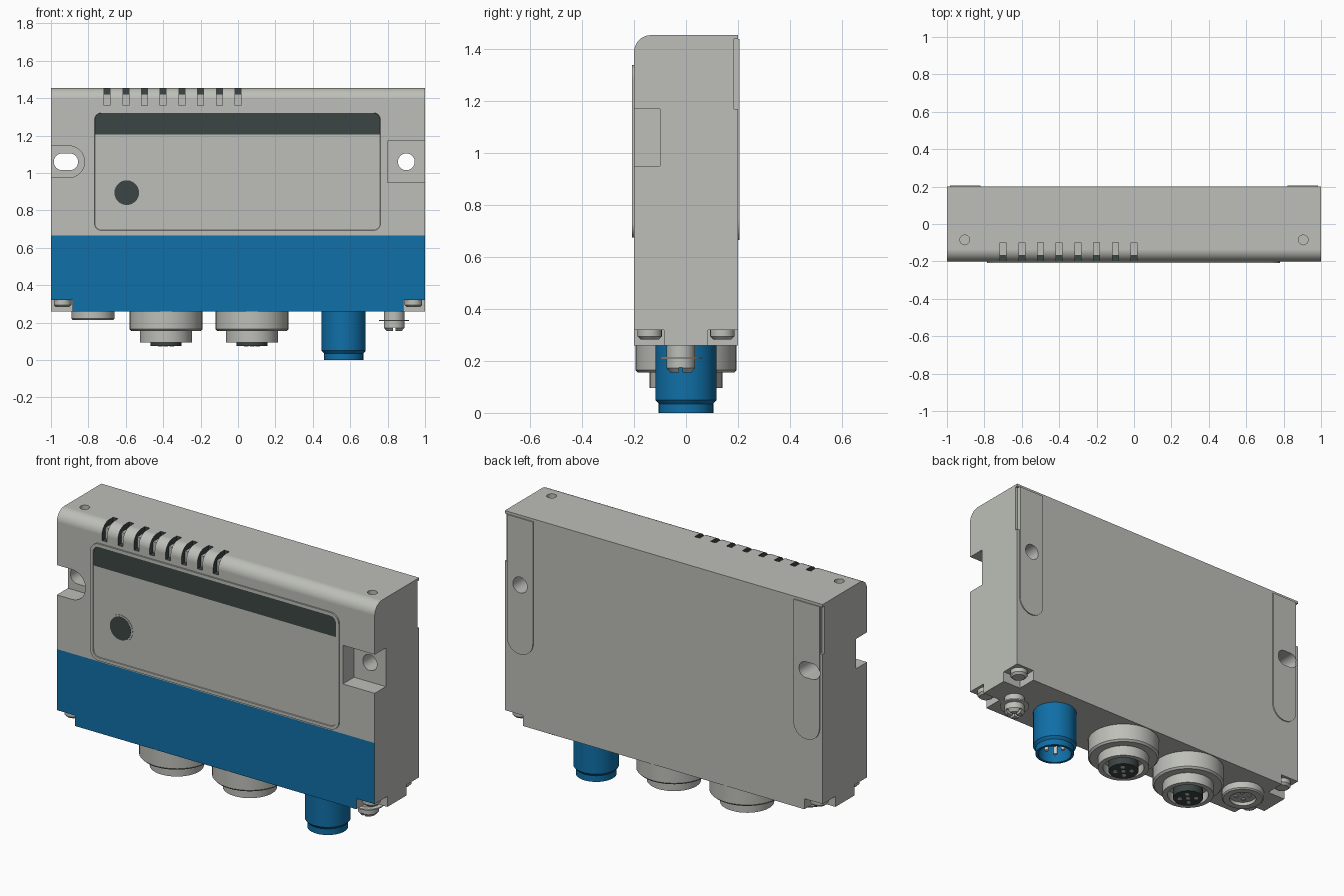
import bpy, bmesh, math
from mathutils import Vector

cube = bpy.data.objects.get("Cube")
if cube:
    bpy.data.objects.remove(cube, do_unlink=True)


def material(name, rgb):
    m = bpy.data.materials.new(name)
    m.use_nodes = True
    m.diffuse_color = (*rgb, 1)
    bsdf = next(n for n in m.node_tree.nodes if n.type == 'BSDF_PRINCIPLED')
    bsdf.inputs["Base Color"].default_value = (*rgb, 1)
    return m


GREY = material("warm grey", (0.51, 0.52, 0.48))
BLUE = material("blue", (0.005, 0.16, 0.39))
DARK = material("dark slate", (0.045, 0.062, 0.058))
METAL = material("pale metal", (0.62, 0.62, 0.58))


def make(name, bm, mats):
    bmesh.ops.recalc_face_normals(bm, faces=bm.faces[:])
    me = bpy.data.meshes.new(name)
    bm.to_mesh(me)
    bm.free()
    for m in mats:
        me.materials.append(m)
    ob = bpy.data.objects.new(name, me)
    bpy.context.collection.objects.link(ob)
    return ob


def activate(ob):
    bpy.ops.object.select_all(action='DESELECT')
    ob.select_set(True)
    bpy.context.view_layer.objects.active = ob


def smooth(ob):
    activate(ob)
    bpy.ops.object.shade_smooth_by_angle(angle=math.radians(32))
    mod = ob.modifiers.new("weighted normals", 'WEIGHTED_NORMAL')
    mod.keep_sharp = True
    return ob


def cut(ob, cutter):
    mod = ob.modifiers.new("cut", 'BOOLEAN')
    mod.operation = 'DIFFERENCE'
    mod.solver = 'EXACT'
    mod.object = cutter
    activate(ob)
    bpy.ops.object.modifier_apply(modifier=mod.name)
    bpy.data.objects.remove(cutter, do_unlink=True)


def prism(name, pts, axis, a, b, mats=(GREY,)):
    """Extrude a 2D outline along an axis from a to b."""
    place = {'x': lambda u, v: (a, u, v), 'y': lambda u, v: (u, a, v), 'z': lambda u, v: (u, v, a)}[axis]
    bm = bmesh.new()
    face = bm.faces.new([bm.verts.new(place(u, v)) for u, v in pts])
    ext = bmesh.ops.extrude_face_region(bm, geom=[face])
    step = Vector([b - a if axis == k else 0 for k in 'xyz'])
    bmesh.ops.translate(bm, vec=step, verts=[g for g in ext['geom'] if isinstance(g, bmesh.types.BMVert)])
    return make(name, bm, mats)


def rounded(u0, u1, v0, v1, radii=(0, 0, 0, 0), steps=8):
    """Rectangle outline; radii run lower-left, lower-right, upper-right, upper-left."""
    pts = []
    corners = ((u0, v0, 1, 1), (u1, v0, -1, 1), (u1, v1, -1, -1), (u0, v1, 1, -1))
    for i, ((u, v, su, sv), r) in enumerate(zip(corners, radii)):
        if r == 0:
            pts.append((u, v))
            continue
        for k in range(steps + 1):
            t = math.pi + i * math.pi / 2 + k * math.pi / 2 / steps
            p = (u + su * r + r * math.cos(t), v + sv * r + r * math.sin(t))
            if not pts or math.dist(p, pts[-1]) > 1e-4:
                pts.append(p)
    if math.dist(pts[0], pts[-1]) < 1e-4:
        pts.pop()
    return pts


def disc(u, v, r):
    return rounded(u - r, u + r, v - r, v + r, (r,) * 4, 7)


def lathe(name, profile, x, y, mat, n=40):
    """Turn a (radius, z) profile around a vertical axis at x, y."""
    bm = bmesh.new()
    rings = [[bm.verts.new((x + r * math.cos(2 * math.pi * i / n), y + r * math.sin(2 * math.pi * i / n), z))
              for i in range(n)] for r, z in profile]
    for lo, hi in zip(rings, rings[1:]):
        for i in range(n):
            j = (i + 1) % n
            bm.faces.new((lo[i], lo[j], hi[j], hi[i]))
    bmesh.ops.remove_doubles(bm, verts=bm.verts[:], dist=1e-5)
    return smooth(make(name, bm, [mat]))


def pins(name, x, z0, z1, ring, r, count, mat):
    for i in range(count):
        t = 2 * math.pi * (i + 0.5) / count
        smooth(prism(f"{name}_{i + 1}", disc(x + ring * math.cos(t), ring * math.sin(t), r), 'z', z0, z1, (mat,)))


# Housing with rounded upper front edge
body = prism("housing", rounded(-0.2, 0.2, 0.26, 1.455, (0, 0, 0, 0.065)), 'x', -1, 1, (GREY, BLUE, DARK))

# Mounting notches and through holes
cut(body, prism("c", rounded(0.8, 1.1, 0.95, 1.17), 'y', -0.3, -0.1))
cut(body, prism("c", rounded(-1.1, -0.82, 0.975, 1.145, (0, 0.085, 0.085, 0)), 'y', -0.3, -0.1))
cut(body, prism("c", disc(0.9, 1.06, 0.045), 'y', -0.3, 0.3))
cut(body, prism("c", rounded(-0.985, -0.855, 1.015, 1.105, (0.045,) * 4), 'y', -0.3, 0.3))

# Top holes, lower corner recesses and rear side steps
for s in (-1, 1):
    cut(body, prism("c", disc(s * 0.905, -0.085, 0.026), 'z', 1.38, 1.5))
    cut(body, prism("c", rounded(0.185, 0.25, 1.17, 1.44), 'x', s * 0.985, s * 1.1))
    for t in (-1, 1):
        u, v = sorted((s * 0.885, s * 1.1)), sorted((t * 0.085, t * 0.3))
        cut(body, prism("c", rounded(*u, *v), 'z', 0.2, 0.32))
        lathe("corner_screw", [(0, 0.283), (0.035, 0.283), (0.047, 0.295), (0.047, 0.322), (0, 0.322)],
              s * 0.938, t * 0.14, GREY, 24)

# Cooling slots wrapping over the upper edge
slot = [(-0.25, 1.36), (-0.168, 1.36), (-0.168, 1.422), (-0.1, 1.422), (-0.1, 1.5), (-0.25, 1.5)]
for i in range(8):
    x = -0.7 + 0.1 * i
    cut(body, prism("c", slot, 'x', x - 0.016, x + 0.016))

# Blue lower front and dark slot walls
bm = bmesh.new()
bm.from_mesh(body.data)
bmesh.ops.bisect_plane(bm, geom=bm.verts[:] + bm.edges[:] + bm.faces[:], plane_co=(0, 0, 0.667), plane_no=(0, 0, 1))
bm.normal_update()
for f in bm.faces:
    c, n = f.calc_center_median(), f.normal
    f.material_index = 0
    if n.y < -0.9 and c.y < -0.199 and c.z < 0.667:
        f.material_index = 1
    elif abs(c.x) < 0.78 and c.z > 1.35:
        end_wall = (n.z > 0.9 and c.z < 1.37) or (n.y < -0.9 and -0.11 < c.y < -0.09)
        if abs(n.x) > 0.9 or end_wall:
            f.material_index = 2
bm.to_mesh(body.data)
bm.free()
smooth(body)

# Front label panel with raised rim and dark band
panel = prism("front_panel", rounded(-0.785, 0.78, 0.675, 1.34, (0.055,) * 4), 'y', -0.199, -0.208, (GREY, DARK))
bm = bmesh.new()
bm.from_mesh(panel.data)
bm.normal_update()
front = min(bm.faces, key=lambda f: f.calc_center_median().y)
bmesh.ops.inset_region(bm, faces=[front], thickness=0.018)
bmesh.ops.inset_region(bm, faces=[front], thickness=0.002, depth=-0.004)
bmesh.ops.bisect_plane(bm, geom=[front] + front.edges[:] + front.verts[:], plane_co=(0, 0, 1.207), plane_no=(0, 0, 1))
bm.normal_update()
for f in bm.faces:
    c = f.calc_center_median()
    f.material_index = int(f.normal.y < -0.9 and c.z > 1.21 and c.y > -0.206 and f.calc_area() > 0.05)
bm.to_mesh(panel.data)
bm.free()
smooth(panel)

# Round indicator
smooth(prism("indicator_ring", disc(-0.595, 0.895, 0.076), 'y', -0.2, -0.2065))
smooth(prism("indicator_lens", disc(-0.595, 0.895, 0.066), 'y', -0.2, -0.2075, (DARK,)))

# Rear mounting pads
for s, hole in ((1, disc(0.9, 1.06, 0.045)), (-1, rounded(-0.985, -0.855, 1.015, 1.105, (0.045,) * 4))):
    u = sorted((s * 0.82, s * 0.983))
    pad = prism("rear_pad", rounded(*u, 0.665, 1.44, (0.08, 0.08, 0, 0)), 'y', 0.199, 0.206)
    cut(pad, prism("c", hole, 'y', 0.1, 0.3))
    smooth(pad)

# Two round sockets underneath
for x in (-0.385, 0.075):
    lathe("socket_shell", [(0, 0.27), (0.195, 0.27), (0.195, 0.165), (0.185, 0.155), (0.14, 0.155), (0.14, 0.095),
                           (0.112, 0.095), (0.112, 0.15), (0, 0.15)], x, 0, GREY)
    lathe("socket_insert", [(0, 0.16), (0.082, 0.16), (0.082, 0.075), (0, 0.075)], x, 0, DARK)
    pins("socket_contact", x, 0.08, 0.072, 0.045, 0.012, 4, METAL)
    smooth(prism("socket_centre_contact", disc(x, 0, 0.012), 'z', 0.08, 0.072, (METAL,)))

# Blue plug with hollow end
lathe("blue_plug", [(0, 0.27), (0.118, 0.27), (0.118, 0.05), (0.105, 0.035), (0.105, 0.0), (0.09, 0.0),
                    (0.09, 0.1), (0, 0.1)], 0.565, 0, BLUE)
pins("plug_pin", 0.565, 0.11, 0.025, 0.045, 0.011, 4, METAL)

# Small port at the far end
lathe("small_port", [(0, 0.27), (0.115, 0.27), (0.115, 0.222), (0.108, 0.215), (0.072, 0.215), (0.072, 0.235),
                     (0, 0.235)], -0.775, 0, GREY)
pins("port_contact", -0.775, 0.24, 0.23, 0.036, 0.012, 4, METAL)

# Earthing screw with washer and cross slot
lathe("earth_stud", [(0, 0.27), (0.055, 0.27), (0.055, 0.205), (0, 0.205)], 0.835, -0.02, GREY)
lathe("earth_washer", [(0, 0.215), (0.08, 0.215), (0.08, 0.208), (0, 0.208)], 0.835, -0.02, METAL)
head = lathe("earth_screw_head", [(0, 0.21), (0.055, 0.21), (0.055, 0.172), (0.04, 0.155), (0, 0.155)], 0.835, -0.02, GREY)
head.modifiers.clear()
for w, d in ((0.007, 0.07), (0.07, 0.007)):
    cut(head, prism("c", rounded(0.835 - w, 0.835 + w, -0.02 - d, -0.02 + d), 'z', 0.14, 0.175))
smooth(head)
